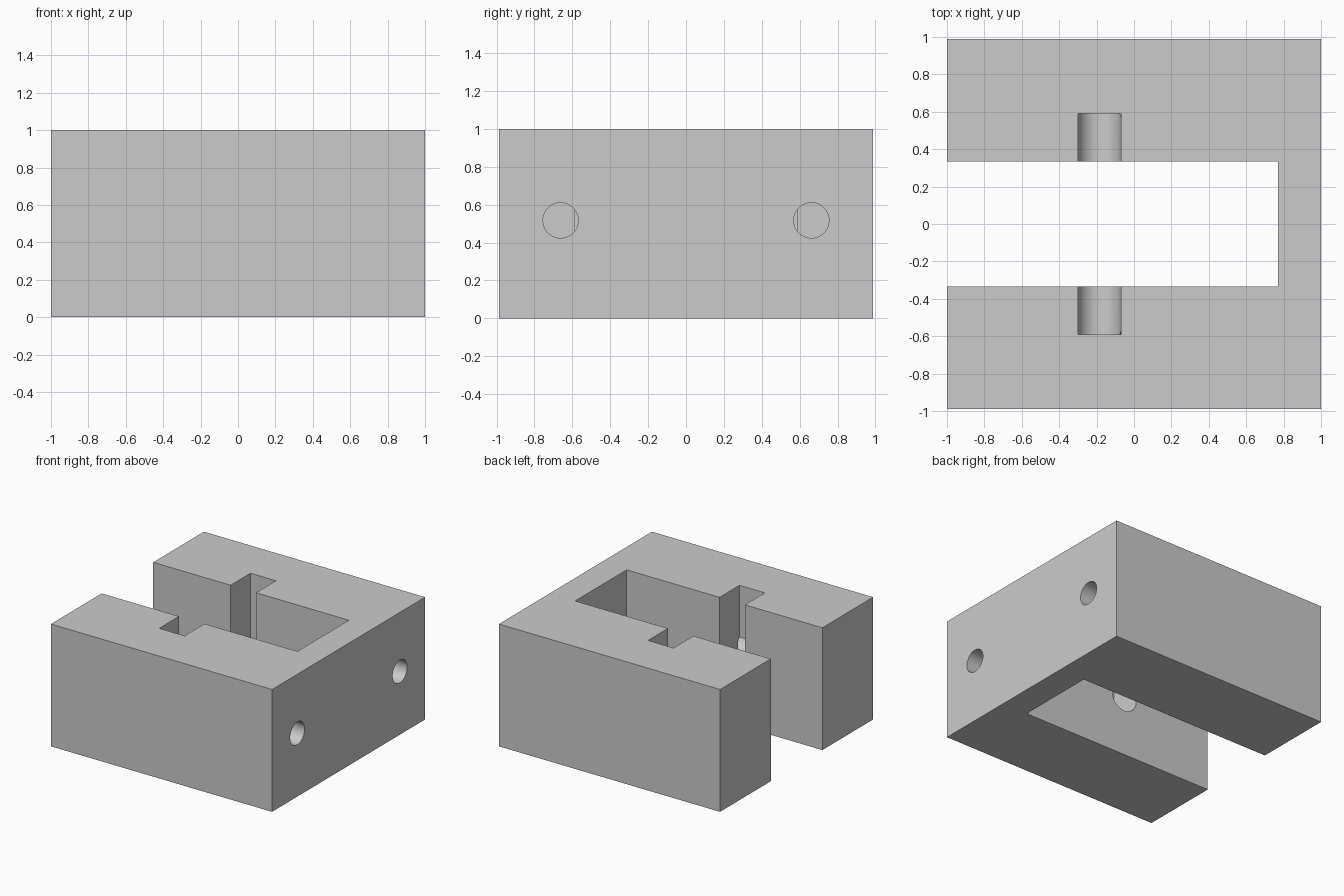
import bpy, bmesh, math
from mathutils import Matrix, Vector

if "Cube" in bpy.data.objects:
    bpy.data.objects.remove(bpy.data.objects["Cube"], do_unlink=True)

HALF_Y, INNER_Y = 0.988, 0.333      # outer and inner faces of the two arms
SLOT_X, SLOT_R, SLOT_END, SLOT_Z = -0.185, 0.115, 0.59, 0.495
HOLE_Y, HOLE_Z, HOLE_R = 0.662, 0.517, 0.093

grey = bpy.data.materials.new("plain grey")
grey.use_nodes = True
colour = (0.6, 0.6, 0.6, 1)
grey.diffuse_color = colour
grey.node_tree.nodes["Principled BSDF"].inputs["Base Color"].default_value = colour


def prism(name, profile, offset):
    """Extrude a closed outline of 3D points along an offset."""
    bm = bmesh.new()
    face = bm.faces.new([bm.verts.new(p) for p in profile])
    new = bmesh.ops.extrude_face_region(bm, geom=[face], use_keep_orig=True)
    moved = [v for v in new["geom"] if isinstance(v, bmesh.types.BMVert)]
    bmesh.ops.translate(bm, verts=moved, vec=Vector(offset))
    bmesh.ops.recalc_face_normals(bm, faces=bm.faces)
    mesh = bpy.data.meshes.new(name)
    bm.to_mesh(mesh)
    bm.free()
    mesh.materials.append(grey)
    obj = bpy.data.objects.new(name, mesh)
    bpy.context.collection.objects.link(obj)
    return obj


def cut(body, cutter):
    """Subtract a cutter from the body and discard it."""
    cutter.hide_render = True
    mod = body.modifiers.new("cut", "BOOLEAN")
    mod.operation = "DIFFERENCE"
    mod.solver = "EXACT"
    mod.object = cutter
    bpy.context.view_layer.objects.active = body
    bpy.ops.object.modifier_apply(modifier=mod.name)
    bpy.data.objects.remove(cutter, do_unlink=True)


# U-shaped block, open towards -x
outline = [(-1, -HALF_Y), (1, -HALF_Y), (1, HALF_Y), (-1, HALF_Y),
           (-1, INNER_Y), (0.77, INNER_Y), (0.77, -INNER_Y), (-1, -INNER_Y)]
block = prism("clamp_block", [(x, y, 0) for x, y in outline], (0, 0, 1))

# Round-bottomed slots, open at the top and to the channel
arc = [math.pi * (1 + i / 32) for i in range(33)]
slot = [(SLOT_X + SLOT_R * math.cos(a), SLOT_Z + SLOT_R * math.sin(a)) for a in arc]
slot += [(SLOT_X + SLOT_R, 1.2), (SLOT_X - SLOT_R, 1.2)]
for side in (-1, 1):
    cut(block, prism("slot_cutter", [(x, side * 0.2, z) for x, z in slot],
                     (0, side * (SLOT_END - 0.2), 0)))

# Bolt holes from the +x face into the slots
ring = [2 * math.pi * i / 64 for i in range(64)]
for side in (-1, 1):
    circle = [(1.1, side * HOLE_Y + HOLE_R * math.cos(a), HOLE_Z + HOLE_R * math.sin(a))
              for a in ring]
    cut(block, prism("hole_cutter", circle, (SLOT_X - 1.1, 0, 0)))

# Smooth round walls, crisp edges elsewhere
bpy.ops.object.select_all(action="DESELECT")
block.select_set(True)
bpy.context.view_layer.objects.active = block
bpy.ops.object.shade_smooth_by_angle(angle=math.radians(30))
